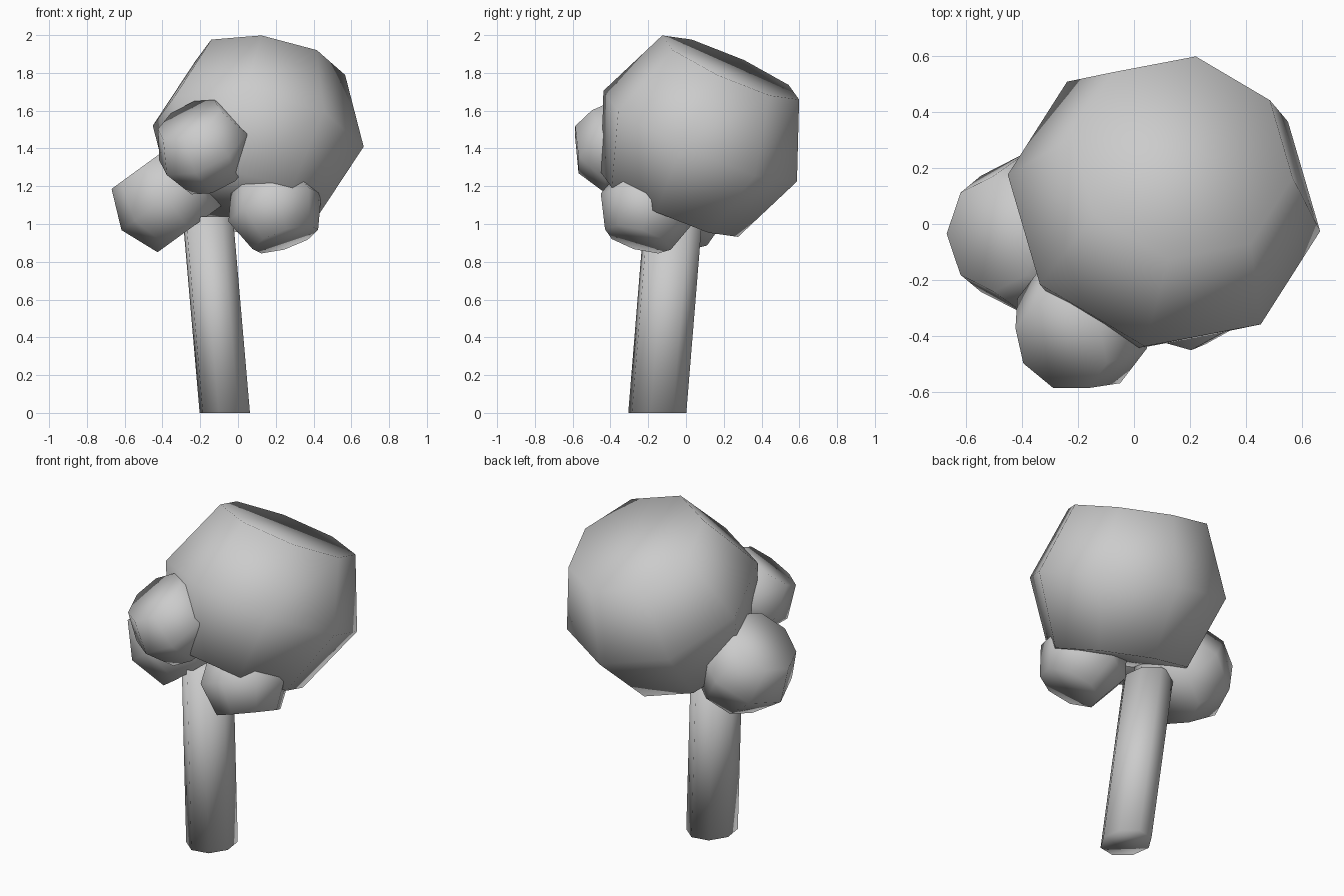
import bpy, bmesh, math
from mathutils import Vector

if "Cube" in bpy.data.objects:
    bpy.data.objects.remove(bpy.data.objects["Cube"])


def loft(name, rings):
    """Join rings of points into a closed, smooth-shaded solid."""
    bm = bmesh.new()
    loops = [[bm.verts.new(p) for p in ring] for ring in rings]
    n = len(loops[0])
    for low, high in zip(loops, loops[1:]):
        for i in range(n):
            j = (i + 1) % n
            bm.faces.new((low[i], low[j], high[j], high[i]))
    bm.faces.new(loops[0][::-1])
    bm.faces.new(loops[-1])
    bmesh.ops.recalc_face_normals(bm, faces=bm.faces)
    mesh = bpy.data.meshes.new(name)
    bm.to_mesh(mesh)
    bm.free()
    for poly in mesh.polygons:
        poly.use_smooth = True
    obj = bpy.data.objects.new(name, mesh)
    bpy.context.collection.objects.link(obj)
    return obj


def foliage(name, centre, radius, axis, toward, turn=0.0):
    """Eight-sided ball with flat octagonal ends, tilted along axis."""
    c, a = Vector(centre), Vector(axis).normalized()
    u = Vector(toward)
    u = (u - a * u.dot(a)).normalized()
    v = a.cross(u)
    rings = []
    for lat in (-45, 0, 45):
        t = math.radians(lat)
        ring = []
        for k in range(8):
            ang = math.radians(45 * k + turn)
            side = u * math.cos(ang) + v * math.sin(ang)
            ring.append(c + radius * (math.cos(t) * side + math.sin(t) * a))
        rings.append(ring)
    return loft(name, rings)


# Leaning eight-sided trunk
def trunk_ring(x, y, z):
    angles = [math.radians(31.7 + 45 * k) for k in range(8)]
    return [(x + 0.137 * math.sin(t), y - 0.158 * math.cos(t), z) for t in angles]


loft("trunk", [trunk_ring(-0.07, -0.152, 0), trunk_ring(-0.16, -0.067, 1.04)])

# Main crown
foliage("crown", (0.107, 0.075, 1.465), 0.57, (0.162, 0.40, 0.90), (-0.557, 0.105, 0.065))

# Smaller leaf clumps
foliage("left_clump", (-0.38, -0.035, 1.14), 0.293, (-0.588, 0, 0.809), (-0.8, 0, -0.6))
foliage("front_clump", (-0.185, -0.355, 1.407), 0.258, (-0.41, -0.44, 0.80), (0.2, -0.9, -0.39), 22.5)
foliage("right_clump", (0.195, -0.205, 1.085), 0.258, (0.30, -0.27, -0.90), (-0.10, 0.084, -0.064))
